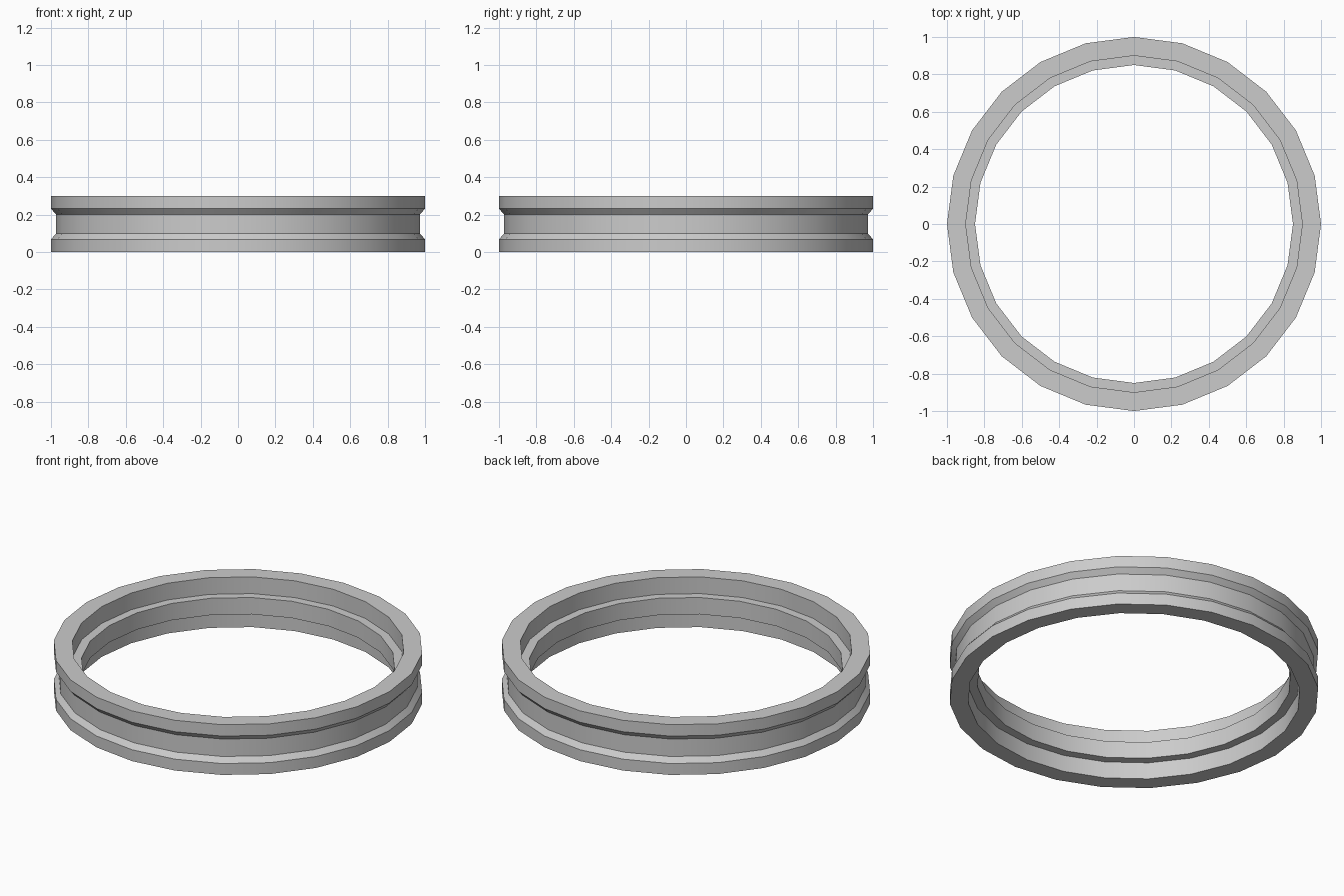
import bpy, bmesh, math

if "Cube" in bpy.data.objects:
    bpy.data.objects.remove(bpy.data.objects["Cube"])

SIDES = 24

# Closed ring cross-section (radius, z): grooved outside, raised band inside
profile = [
    (1.0, 0.0), (1.0, 0.068), (0.974, 0.098), (0.974, 0.202), (1.0, 0.232), (1.0, 0.3),
    (0.9, 0.3), (0.9, 0.2), (0.85, 0.2), (0.85, 0.1), (0.9, 0.1), (0.9, 0.0),
]

# Grooved ring: the profile swept around the z axis
bm = bmesh.new()
rings = []
for i in range(SIDES):
    a = 2 * math.pi * i / SIDES
    rings.append([bm.verts.new((r * math.cos(a), r * math.sin(a), z)) for r, z in profile])
n = len(profile)
for i in range(SIDES):
    cur, nxt = rings[i], rings[(i + 1) % SIDES]
    for j in range(n):
        k = (j + 1) % n
        bm.faces.new((cur[j], nxt[j], nxt[k], cur[k]))
bmesh.ops.recalc_face_normals(bm, faces=bm.faces)
mesh = bpy.data.meshes.new("grooved_ring")
bm.to_mesh(mesh)
bm.free()

ring = bpy.data.objects.new("grooved_ring", mesh)
bpy.context.collection.objects.link(ring)
bpy.context.view_layer.objects.active = ring
ring.select_set(True)
bpy.ops.object.shade_smooth_by_angle(angle=math.radians(30))
